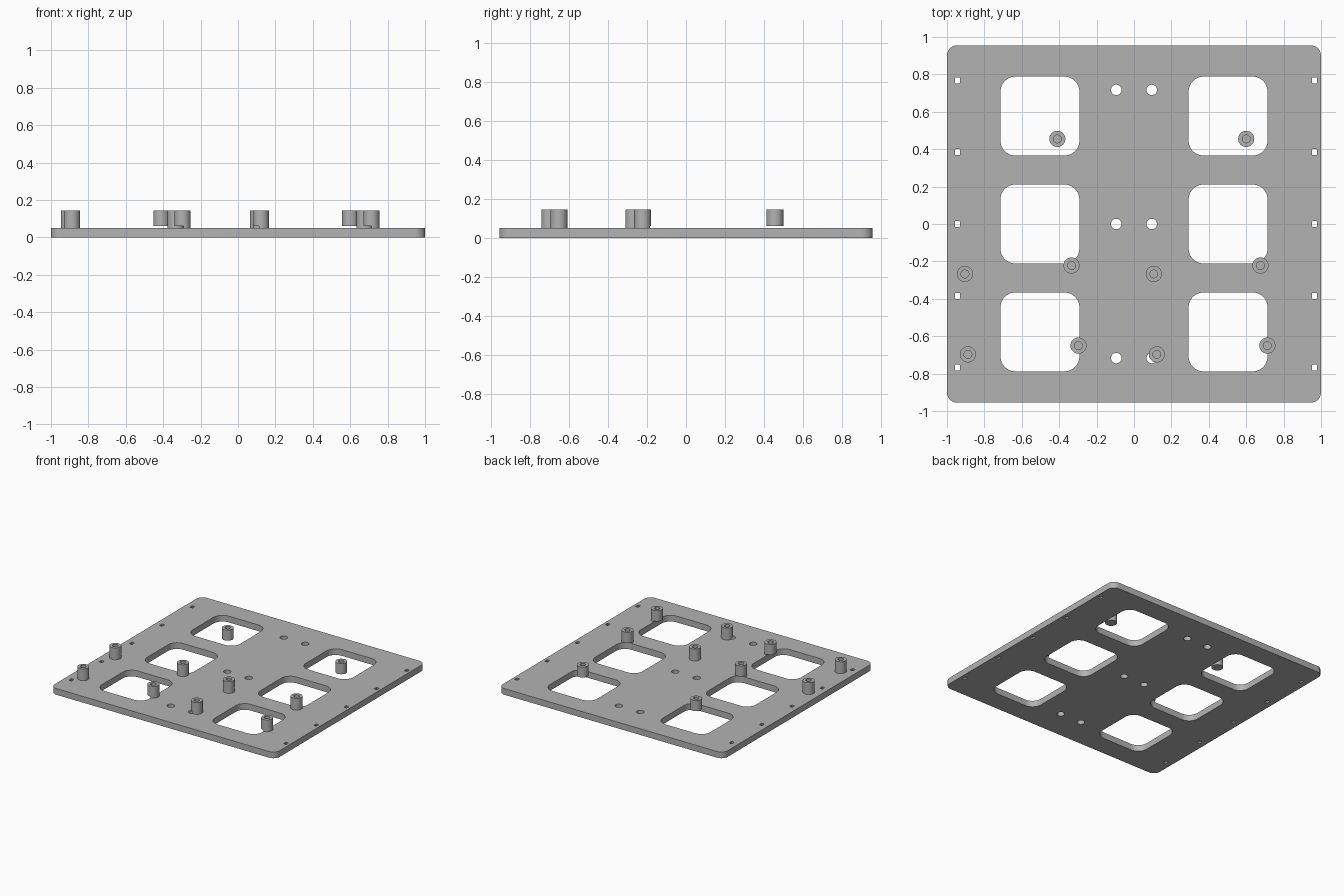
import bpy, bmesh, math

old = bpy.data.objects.get("Cube")
if old:
    bpy.data.objects.remove(old, do_unlink=True)

grey = bpy.data.materials.new("mid grey")
grey.use_nodes = True
grey.diffuse_color = (0.45, 0.45, 0.45, 1)
grey.node_tree.nodes["Principled BSDF"].inputs["Base Color"].default_value = grey.diffuse_color

PLATE_TOP, SEAT_TOP, POST_TOP = 0.05, 0.06, 0.145
POST_R, BORE_R = 0.043, 0.021


def rounded_rect(w, d, r, steps=10):
    pts = []
    for i, (sx, sy) in enumerate([(1, 1), (-1, 1), (-1, -1), (1, -1)]):
        for k in range(steps + 1):
            a = math.pi / 2 * (i + k / steps)
            pts.append((sx * (w / 2 - r) + r * math.cos(a),
                        sy * (d / 2 - r) + r * math.sin(a)))
    return pts


def circle(r, n=40):
    return [(r * math.cos(2 * math.pi * k / n), r * math.sin(2 * math.pi * k / n))
            for k in range(n)]


def add_prism(bm, pts, x, y, z0, z1):
    low = [bm.verts.new((x + px, y + py, z0)) for px, py in pts]
    high = [bm.verts.new((x + px, y + py, z1)) for px, py in pts]
    bm.faces.new(low[::-1])
    bm.faces.new(high)
    n = len(pts)
    for i in range(n):
        j = (i + 1) % n
        bm.faces.new((low[i], low[j], high[j], high[i]))


def add_post(bm, x, y):
    # closed standoff with a blind bore in its top
    rings = [(POST_R, SEAT_TOP), (POST_R, POST_TOP), (BORE_R, POST_TOP), (BORE_R, 0.08)]
    loops = [[bm.verts.new((x + px, y + py, z)) for px, py in circle(r)] for r, z in rings]
    for a, b in zip(loops, loops[1:]):
        for i in range(len(a)):
            j = (i + 1) % len(a)
            bm.faces.new((a[i], a[j], b[j], b[i]))
    bm.faces.new(loops[0][::-1])
    bm.faces.new(loops[-1])


def make_object(name, bm):
    mesh = bpy.data.meshes.new(name)
    bm.to_mesh(mesh)
    bm.free()
    mesh.materials.append(grey)
    ob = bpy.data.objects.new(name, mesh)
    bpy.context.collection.objects.link(ob)
    return ob


def activate(ob):
    bpy.ops.object.select_all(action='DESELECT')
    ob.select_set(True)
    bpy.context.view_layer.objects.active = ob


def boolean(ob, tool, operation):
    mod = ob.modifiers.new(operation.lower(), 'BOOLEAN')
    mod.operation, mod.solver, mod.object = operation, 'EXACT', tool
    activate(ob)
    bpy.ops.object.modifier_apply(modifier=mod.name)
    bpy.data.objects.remove(tool, do_unlink=True)


# Standoff positions: one board pattern, repeated to the right
pattern = [(-0.334, -0.222), (-0.904, -0.267), (-0.888, -0.697), (-0.297, -0.65), (-0.41, 0.455)]
posts = [(x + dx, y) for dx in (0, 1.01) for x, y in pattern]

# Base plate with rounded corners
bm = bmesh.new()
add_prism(bm, rounded_rect(2, 1.91, 0.055), 0, 0, 0, PLATE_TOP)
plate = make_object("base_plate", bm)

# Thin seats under the standoffs, fused to the plate
bm = bmesh.new()
for x, y in posts:
    add_prism(bm, circle(POST_R), x, y, 0.02, SEAT_TOP)
boolean(plate, make_object("seats", bm), 'UNION')

# Windows, round holes and edge slots cut through plate and seats
bm = bmesh.new()
for y in (-0.577, 0, 0.577):
    for x in (-0.503, 0.503):
        add_prism(bm, rounded_rect(0.422, 0.422, 0.08), x, y, -0.05, 0.1)
for y in (-0.717, 0, 0.717):
    for x in (-0.095, 0.095):
        add_prism(bm, circle(0.028), x, y, -0.05, 0.1)
for i in range(-2, 3):
    for x in (-0.944, 0.965):
        add_prism(bm, rounded_rect(0.025, 0.032, 0.002, 1), x, i * 0.384, -0.05, 0.1)
cutter = make_object("opening_cutter", bm)
cutter.hide_render = True
boolean(plate, cutter, 'DIFFERENCE')

# Standoffs
parts = [plate]
for i, (x, y) in enumerate(posts):
    bm = bmesh.new()
    add_post(bm, x, y)
    parts.append(make_object(f"standoff_{i + 1}", bm))

for ob in parts:
    activate(ob)
    bpy.ops.object.shade_smooth_by_angle(angle=math.radians(30))
